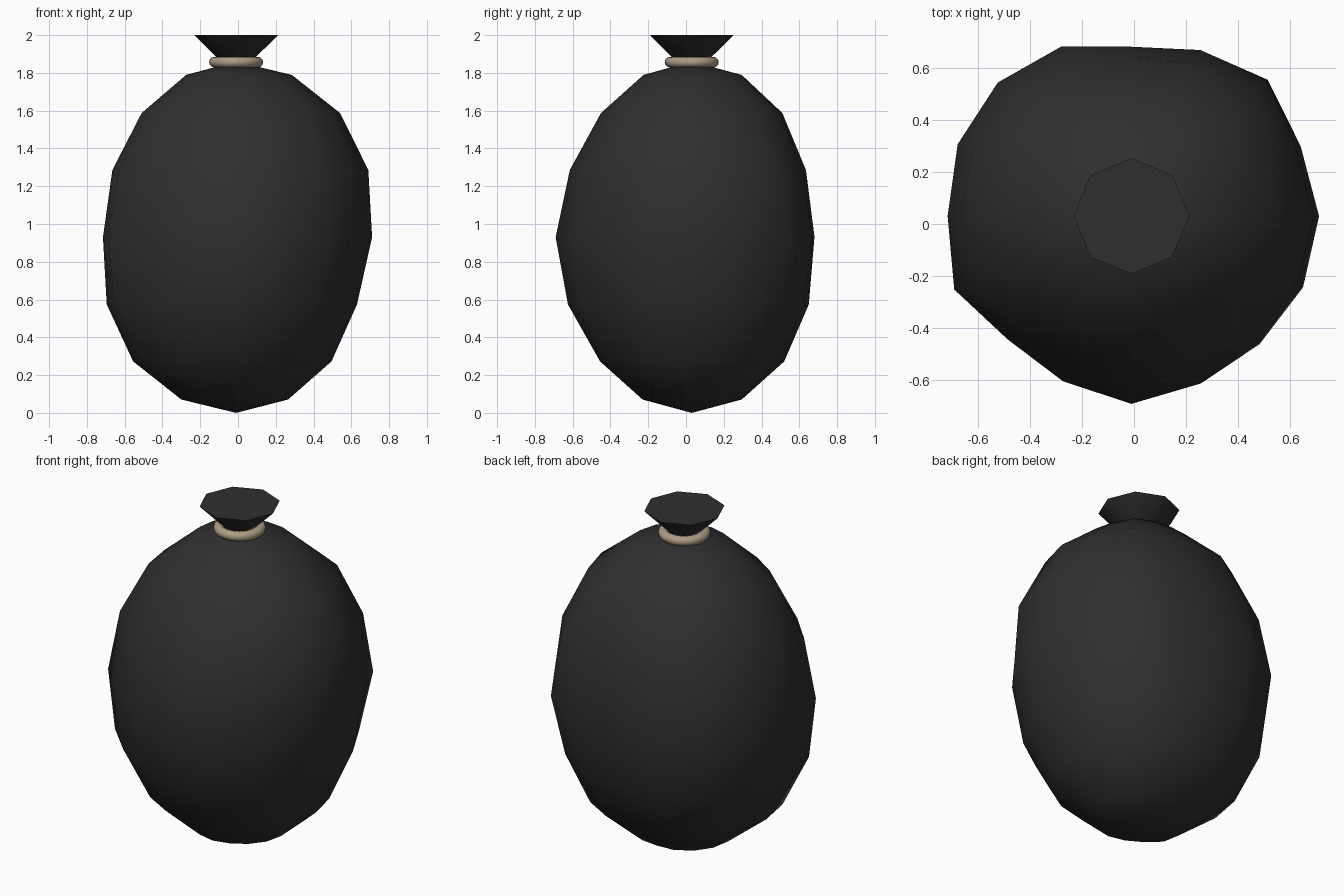
import bpy, bmesh
from math import atan2, acos, cos, sin, pi, radians

cube = bpy.data.objects.get("Cube")
if cube:
    bpy.data.objects.remove(cube, do_unlink=True)

CX, CY = -0.01, 0.03      # axis shared by sack, tie and neck
HALF = 0.93               # half height of the sack


def material(name, rgb):
    mat = bpy.data.materials.new(name)
    mat.use_nodes = True
    colour = (*rgb, 1)
    mat.diffuse_color = colour
    bsdf = next(n for n in mat.node_tree.nodes if n.type == "BSDF_PRINCIPLED")
    bsdf.inputs["Base Color"].default_value = colour
    return mat


def finish(obj, name, mat, angle):
    obj.name = name
    obj.data.materials.append(mat)
    bpy.ops.object.select_all(action="DESELECT")
    obj.select_set(True)
    bpy.context.view_layer.objects.active = obj
    bpy.ops.object.shade_smooth_by_angle(angle=radians(angle))


black = material("black cloth", (0.028, 0.028, 0.028))
tan = material("tan cord", (0.42, 0.33, 0.23))

# Lumpy sack: reach of each ring to the left, back, right and front
reach = [
    (0.275, 0.265, 0.29, 0.26),
    (0.505, 0.49, 0.545, 0.485),
    (0.64, 0.62, 0.685, 0.655),
    (0.72, 0.65, 0.705, 0.72),
    (0.70, 0.605, 0.655, 0.645),
    (0.55, 0.48, 0.50, 0.48),
    (0.295, 0.265, 0.265, 0.255),
]
# Bulge of each of the sixteen columns, counter-clockwise from the left side
bulge = [1, 0.99, 1.08, 1.045, 1, 1.07, 1.07, 1.035,
         1, 1.04, 0.94, 0.955, 1, 0.965, 0.965, 0.99]

bm = bmesh.new()
bmesh.ops.create_uvsphere(bm, u_segments=16, v_segments=8, radius=1)
for v in bm.verts:
    ring = round(acos(max(-1, min(1, -v.co.z))) / (pi / 8))
    v.co.z *= HALF
    if ring in (0, 8):
        continue
    col = round(atan2(v.co.y, v.co.x) / (pi / 8)) % 16
    a = col * pi / 8
    row = reach[ring - 1]
    side = row[0] if cos(a) > 0 else row[2]
    depth = row[1] if sin(a) > 0 else row[3]
    strength = 1 if ring == 4 else 0.6
    r = side * cos(a) ** 2 + depth * sin(a) ** 2
    r *= 1 + (bulge[col] - 1) * strength
    v.co.x, v.co.y = r * cos(a), r * sin(a)
mesh = bpy.data.meshes.new("sack")
bm.to_mesh(mesh)
bm.free()
sack = bpy.data.objects.new("sack", mesh)
bpy.context.collection.objects.link(sack)
sack.location = (CX, CY, HALF)
finish(sack, "sack", black, 180)

# Cord tied round the neck
bpy.ops.mesh.primitive_torus_add(major_radius=0.115, minor_radius=0.028,
                                 major_segments=32, minor_segments=12,
                                 location=(CX, CY, 1.857))
finish(bpy.context.object, "neck_tie", tan, 60)

# Flared eight-sided neck with a flat top
bpy.ops.mesh.primitive_cone_add(vertices=8, radius1=0.04, radius2=0.222,
                                depth=0.18, location=(CX, CY, 1.91))
finish(bpy.context.object, "flared_neck", black, 50)
